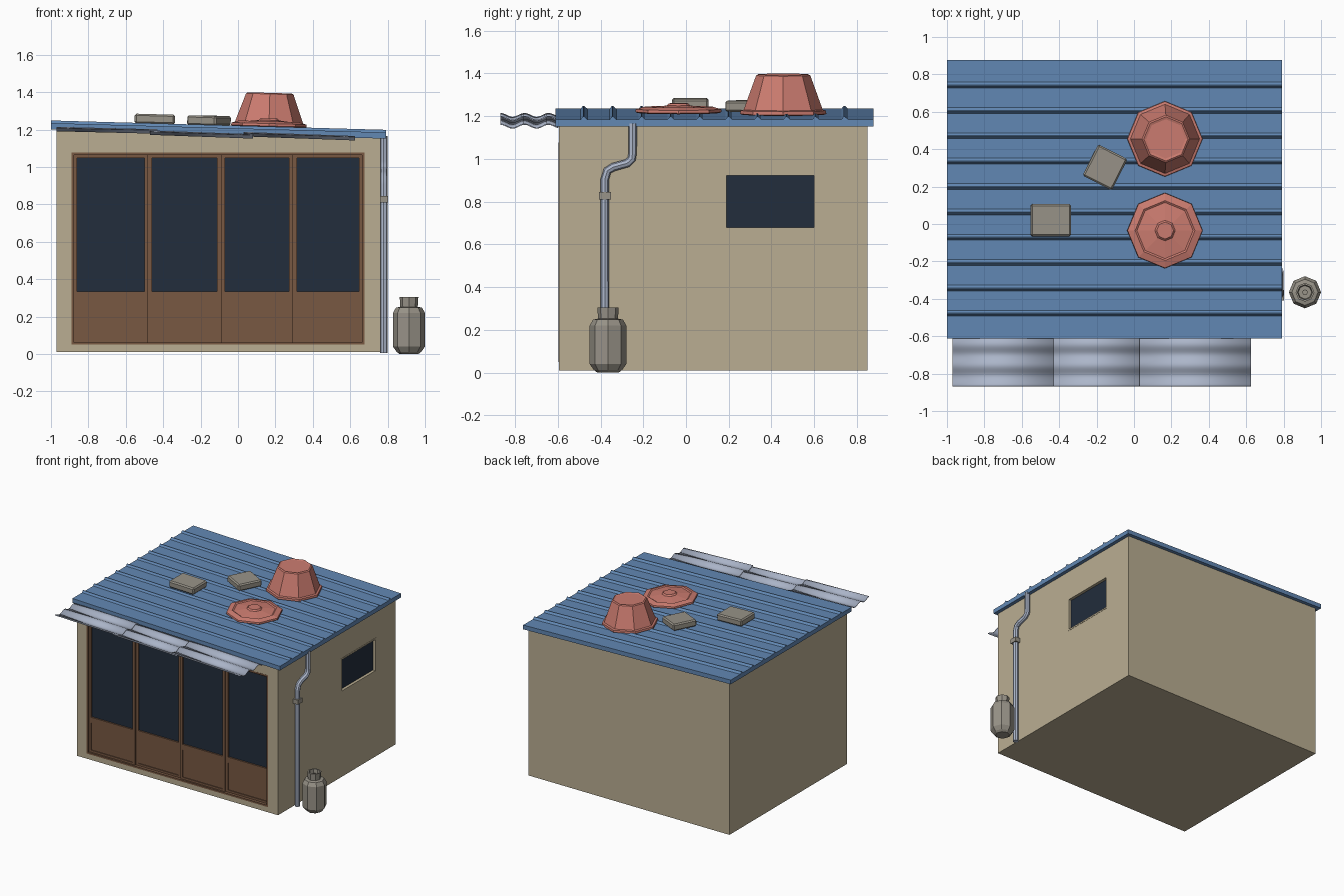
import bpy, bmesh, math
from mathutils import Matrix, Vector

if "Cube" in bpy.data.objects:
    bpy.data.objects.remove(bpy.data.objects["Cube"])

SLOPE = 0.05 / 1.79                       # roof falls towards +x


def roof_z(x):
    return 1.235 - SLOPE * (x + 1.0)


def material(name, r, g, b):
    lin = [((c / 255 + 0.055) / 1.055) ** 2.4 if c > 10 else c / 3295 for c in (r, g, b)]
    m = bpy.data.materials.new(name)
    m.diffuse_color = (*lin, 1)
    m.use_nodes = True
    m.node_tree.nodes["Principled BSDF"].inputs["Base Color"].default_value = m.diffuse_color
    return m


WALL = material("beige_wall", 186, 174, 146)
ROOF = material("blue_roof", 98, 136, 180)
WOOD = material("brown_wood", 120, 88, 66)
GLASS = material("dark_glass", 34, 45, 60)
CLAY = material("salmon_plastic", 204, 124, 112)
STONE = material("warm_grey", 152, 147, 136)
METAL = material("pale_metal", 172, 182, 202)


def finish(name, bm, mat):
    bmesh.ops.recalc_face_normals(bm, faces=bm.faces)
    me = bpy.data.meshes.new(name)
    bm.to_mesh(me)
    bm.free()
    me.materials.append(mat)
    ob = bpy.data.objects.new(name, me)
    bpy.context.collection.objects.link(ob)
    return ob


def box(name, lo, hi, mat, shear_top=False):
    bm = bmesh.new()
    bmesh.ops.create_cube(bm, size=1)
    for v in bm.verts:
        v.co = Vector([lo[i] if v.co[i] < 0 else hi[i] for i in range(3)])
        if shear_top and v.co.z > 0.5:
            v.co.z = roof_z(v.co.x) - 0.03
    return finish(name, bm, mat)


def lathe(name, profile, sides, centre, mat, tilt=0.0):
    """Revolve (radius, z) points into a low-poly solid."""
    bm = bmesh.new()
    rings = [[bm.verts.new((r * math.cos(2 * math.pi * i / sides),
                            r * math.sin(2 * math.pi * i / sides), z)) for i in range(sides)]
             for r, z in profile]
    for a, b in zip(rings, rings[1:]):
        for i in range(sides):
            j = (i + 1) % sides
            bm.faces.new((a[i], a[j], b[j], b[i]))
    bm.faces.new(rings[0])
    bm.faces.new(rings[-1])
    ob = finish(name, bm, mat)
    ob.location = centre
    ob.rotation_euler = (0, tilt, 0)
    return ob


def extrude_x(name, yz, x0, z0, x1, z1, mat, closed=True):
    """Sweep a (y, z) profile along x between two heights."""
    bm = bmesh.new()
    a = [bm.verts.new((x0, y, z + z0)) for y, z in yz]
    b = [bm.verts.new((x1, y, z + z1)) for y, z in yz]
    n = len(yz)
    for i in range(n if closed else n - 1):
        j = (i + 1) % n
        bm.faces.new((a[i], a[j], b[j], b[i]))
    if closed:
        bm.faces.new(a)
        bm.faces.new(b)
    return finish(name, bm, mat)


def cut(ob, lo, hi):
    c = box("opening_cutter", lo, hi, WALL)
    c.hide_render = True
    c.hide_viewport = True
    c.display_type = 'WIRE'
    m = ob.modifiers.new("opening", 'BOOLEAN')
    m.operation, m.solver, m.object = 'DIFFERENCE', 'EXACT', c


def smooth(ob):
    bpy.ops.object.select_all(action='DESELECT')
    ob.select_set(True)
    bpy.context.view_layer.objects.active = ob
    bpy.ops.object.shade_smooth_by_angle(angle=math.radians(40))


def frame(name, a0, a1, z0, z1, t, d0, d1, mat, axis='x'):
    """Four bars around an opening; a runs along x or y, d is depth."""
    for s, u0, u1, w0, w1 in (("left", a0, a0 + t, z0, z1), ("right", a1 - t, a1, z0, z1),
                              ("top", a0 + t, a1 - t, z1 - t, z1),
                              ("bottom", a0 + t, a1 - t, z0, z0 + t)):
        if axis == 'x':
            box(f"{name}_{s}", (u0, d0, w0), (u1, d1, w1), mat)
        else:
            box(f"{name}_{s}", (d0, u0, w0), (d1, u1, w1), mat)


# House body with front and side openings
walls = box("walls", (-0.97, -0.595, 0.01), (0.762, 0.85, 1.2), WALL, shear_top=True)
cut(walls, (-0.89, -0.7, 0.05), (0.675, -0.54, 1.077))
cut(walls, (0.735, 0.18, 0.67), (0.9, 0.61, 0.932))

# Side window
frame("side_window_frame", 0.178, 0.612, 0.668, 0.934, 0.012, 0.737, 0.764, WALL, 'y')
box("side_window_glass", (0.733, 0.18, 0.67), (0.742, 0.61, 0.932), GLASS)

# Front frame and four sliding doors
frame("front_frame", -0.89, 0.675, 0.05, 1.077, 0.013, -0.596, -0.54, WOOD)
edges = (-0.882, -0.48, -0.09, 0.295, 0.668)
for i in range(4):
    x0, x1 = edges[i], edges[i + 1]
    y = -0.573 if i % 2 else -0.582
    frame(f"door_{i}", x0, x1, 0.058, 1.07, 0.021, y, y + 0.03, WOOD)
    box(f"door_{i}_mid_rail", (x0 + 0.021, y, 0.29), (x1 - 0.021, y + 0.03, 0.335), WOOD)
    box(f"door_{i}_lower_panel", (x0 + 0.02, y + 0.006, 0.07), (x1 - 0.02, y + 0.03, 0.295), WOOD)
    box(f"door_{i}_glass", (x0 + 0.02, y + 0.012, 0.33), (x1 - 0.02, y + 0.02, 1.055), GLASS)

# Ribbed roof sheet swept along the slope
profile = [(0.877, -0.033), (-0.612, -0.033), (-0.612, 0)]
for k in range(10):
    ry = -0.48 + k * 0.1356
    profile += [(ry - 0.013, 0), (ry - 0.002, 0.014), (ry + 0.003, 0.014), (ry + 0.018, 0)]
profile.append((0.877, 0))
extrude_x("roof", profile, -1.0, roof_z(-1), 0.79, roof_z(0.79), ROOF)

# Corrugated awning sheets, overlapping
wave = [(-0.868 + 0.27 * i / 30, 0.009 * math.cos(2 * math.pi * i / 12.5)) for i in range(31)]
for i, (x0, z0, x1, z1) in enumerate(((-0.97, 1.203, -0.43, 1.190),
                                      (-0.47, 1.184, 0.08, 1.164),
                                      (0.03, 1.176, 0.625, 1.154))):
    sheet = extrude_x(f"awning_sheet_{i}", wave, x0, z0, x1, z1, METAL, closed=False)
    m = sheet.modifiers.new("thickness", 'SOLIDIFY')
    m.thickness, m.offset = 0.006, 0
    smooth(sheet)

# Downpipe with an offset bend
path = [(-0.25, 1.165), (-0.25, 1.03), (-0.254, 1.0), (-0.275, 0.98), (-0.34, 0.962),
        (-0.368, 0.945), (-0.38, 0.905), (-0.38, 0.006)]
cu = bpy.data.curves.new("downpipe_path", 'CURVE')
cu.dimensions = '3D'
cu.bevel_depth, cu.bevel_resolution, cu.use_fill_caps = 0.0195, 2, True
sp = cu.splines.new('POLY')
sp.points.add(len(path) - 1)
for p, (y, z) in zip(sp.points, path):
    p.co = (0.779, y, z, 1)
tmp = bpy.data.objects.new("downpipe_path", cu)
bpy.context.collection.objects.link(tmp)
me = bpy.data.meshes.new_from_object(tmp.evaluated_get(bpy.context.evaluated_depsgraph_get()))
bpy.data.objects.remove(tmp)
me.materials.clear()
me.materials.append(METAL)
pipe = bpy.data.objects.new("downpipe", me)
bpy.context.collection.objects.link(pipe)
smooth(pipe)
box("pipe_bracket", (0.755, -0.408, 0.81), (0.803, -0.352, 0.845), STONE)

# Gas cylinder, collar and valve
TANK = (0.914, -0.365, 0)
lathe("gas_cylinder", [(0.05, 0), (0.066, 0.012), (0.086, 0.04), (0.086, 0.22), (0.07, 0.248),
                       (0.03, 0.256)], 8, TANK, STONE)
lathe("cylinder_collar", [(0.046, 0.245), (0.05, 0.305), (0.04, 0.305), (0.036, 0.258),
                          (0.015, 0.258), (0.015, 0.285)], 8, TANK, STONE)

# Upturned tub and its lid on the roof
TILT = math.atan(SLOPE)
lathe("tub", [(0.19, 0), (0.202, 0.004), (0.2, 0.02), (0.185, 0.024), (0.127, 0.184),
              (0.118, 0.19), (0.105, 0.186)], 8, (0.165, 0.455, roof_z(0.165) + 0.004), CLAY, TILT)
lathe("tub_lid", [(0.19, 0), (0.202, 0.005), (0.2, 0.018), (0.16, 0.03), (0.15, 0.024),
                  (0.055, 0.036), (0.045, 0.046)], 8,
      (0.165, -0.035, roof_z(0.165) + 0.012), CLAY, TILT)

# Bricks holding the roof down
for name, x, y, sx, sy, rot in (("brick_a", -0.445, 0.02, 0.215, 0.172, 0),
                                ("brick_b", -0.155, 0.303, 0.175, 0.187, -27)):
    bm = bmesh.new()
    bmesh.ops.create_cube(bm, size=1, matrix=Matrix.Diagonal((sx, sy, 0.052, 1)))
    bmesh.ops.bevel(bm, geom=bm.edges[:], offset=0.009, segments=1, affect='EDGES')
    ob = finish(name, bm, STONE)
    ob.location = (x, y, roof_z(x) + 0.037)
    ob.rotation_euler = (0, TILT, math.radians(rot))
